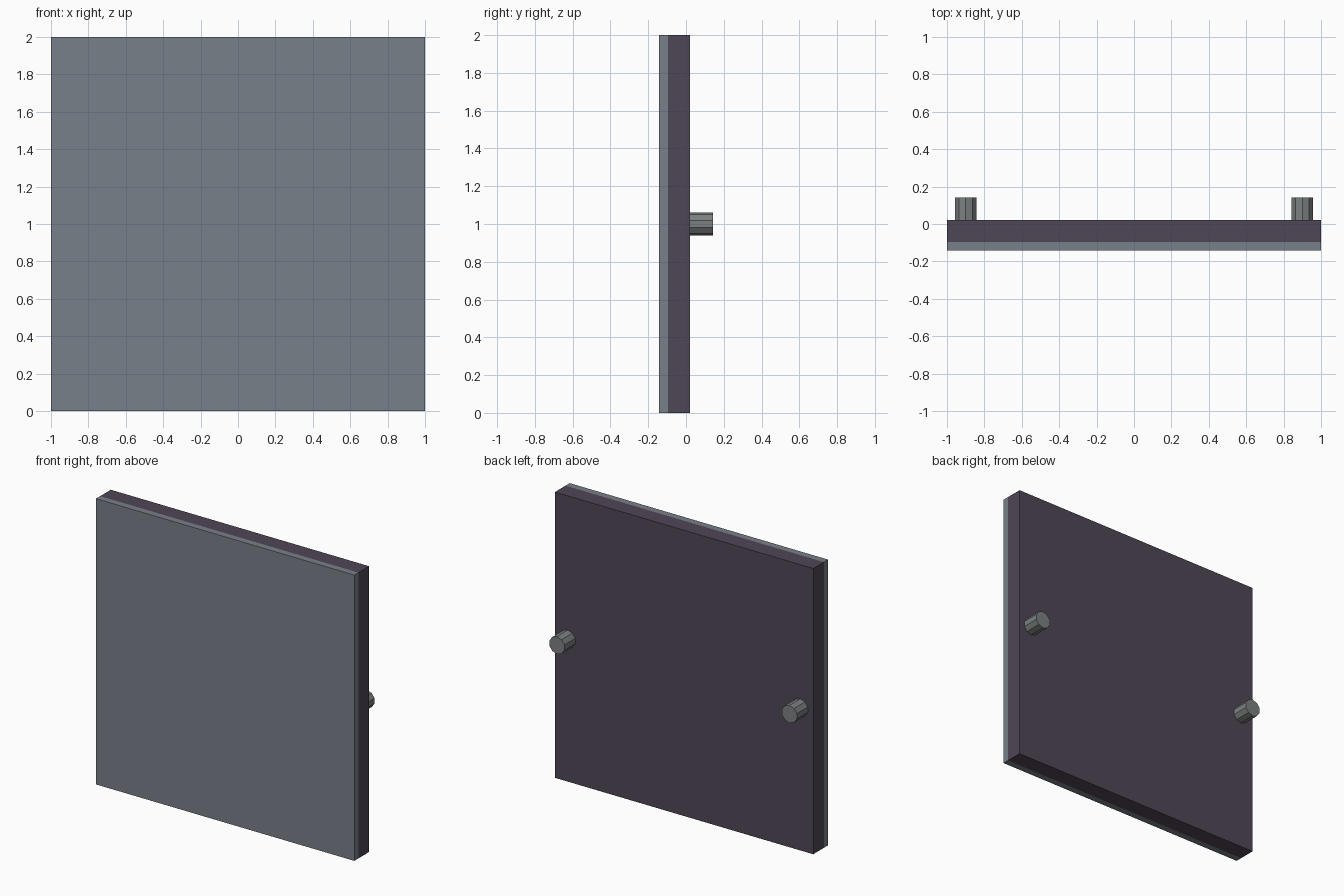
import bpy
import math

if "Cube" in bpy.data.objects:
    bpy.data.objects.remove(bpy.data.objects["Cube"])


def material(name, rgb):
    mat = bpy.data.materials.new(name)
    mat.diffuse_color = (*rgb, 1)
    mat.use_nodes = True
    mat.node_tree.nodes["Principled BSDF"].inputs["Base Color"].default_value = mat.diffuse_color
    return mat


panel_mat = material("blue_grey", (0.19, 0.215, 0.25))
back_mat = material("dark_purple", (0.078, 0.062, 0.092))
peg_mat = material("peg_grey", (0.2, 0.215, 0.22))


def slab(name, y0, y1, mat):
    bpy.ops.mesh.primitive_cube_add(size=1, location=(0, (y0 + y1) / 2, 1))
    ob = bpy.context.object
    ob.name = name
    ob.scale = (2, y1 - y0, 2)
    bpy.ops.object.transform_apply(location=False, rotation=False, scale=True)
    ob.data.materials.append(mat)


def peg(name, x, y0, y1):
    # ten-sided, one corner pointing straight up
    bpy.ops.mesh.primitive_cylinder_add(
        vertices=10, radius=0.061, depth=y1 - y0,
        location=(x, (y0 + y1) / 2, 1), rotation=(math.pi / 2, 0, 0))
    ob = bpy.context.object
    ob.name = name
    ob.data.materials.append(peg_mat)


# Front sheet and the thicker backing board behind it
slab("front_panel", -0.142, -0.096, panel_mat)
slab("backing_board", -0.096, 0.021, back_mat)

# Mounting pegs on the back
for side, x in (("left", -0.9), ("right", 0.9)):
    peg(side + "_peg", x, 0.021, 0.142)
